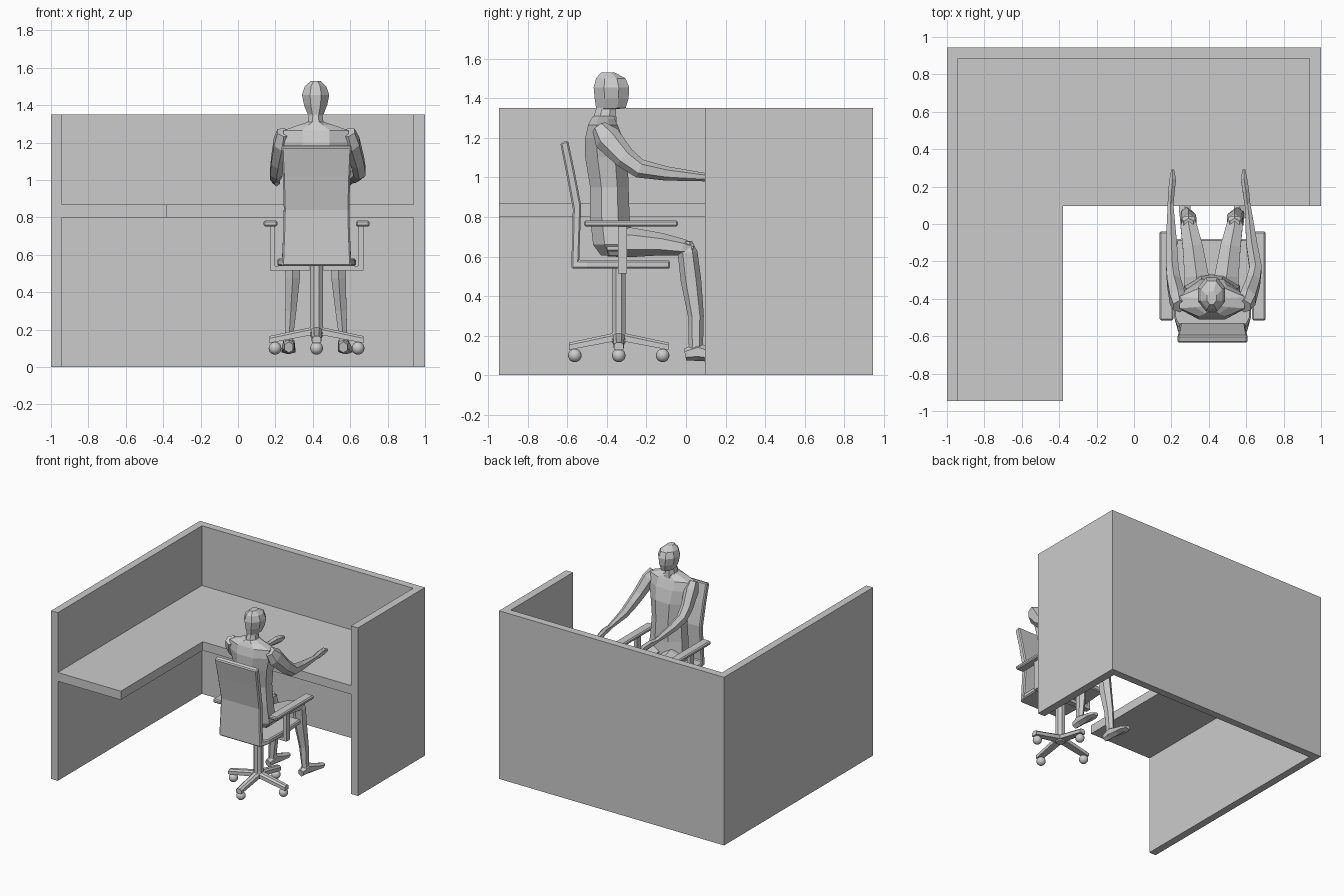
import bpy, bmesh
from math import sin, cos, pi
from mathutils import Vector, Matrix

if "Cube" in bpy.data.objects:
    bpy.data.objects.remove(bpy.data.objects["Cube"])

CX, CY = 0.42, -0.34          # chair column centre


def finish(name, bm):
    bmesh.ops.recalc_face_normals(bm, faces=bm.faces)
    me = bpy.data.meshes.new(name)
    bm.to_mesh(me)
    bm.free()
    ob = bpy.data.objects.new(name, me)
    bpy.context.collection.objects.link(ob)
    return ob


def loft(name, rings):
    """Skin a list of equal-length point rings and cap both ends."""
    bm = bmesh.new()
    vs = [[bm.verts.new(p) for p in r] for r in rings]
    n = len(vs[0])
    for a, b in zip(vs, vs[1:]):
        for i in range(n):
            j = (i + 1) % n
            bm.faces.new((a[i], a[j], b[j], b[i]))
    bm.faces.new(vs[0])
    bm.faces.new(vs[-1])
    return finish(name, bm)


def slab(name, outline, z0, z1):
    return loft(name, [[(x, y, z) for x, y in outline] for z in (z0, z1)])


def box(name, x0, x1, y0, y1, z0, z1, bevel=0):
    ob = slab(name, [(x0, y0), (x1, y0), (x1, y1), (x0, y1)], z0, z1)
    if bevel:
        m = ob.modifiers.new("bevel", 'BEVEL')
        m.width, m.segments = bevel, 1
    return ob


def stack(name, x, levels, n=8):
    """Horizontal oval rings: (z, back y, front y, half width)."""
    return loft(name, [[(x + w * cos(2 * pi * (i + .5) / n) * 1.08,
                         (a + b) / 2 + (b - a) / 2 * sin(2 * pi * (i + .5) / n) * 1.08, z)
                        for i in range(n)] for z, a, b, w in levels])


def limb(name, pts, n=6):
    """Tube along a path: (x, y, z, side radius, depth radius)."""
    P = [Vector(p[:3]) for p in pts]
    rings = []
    for k, p in enumerate(P):
        t = (P[min(k + 1, len(P) - 1)] - P[max(k - 1, 0)]).normalized()
        v = Vector((1, 0, 0)).cross(t).normalized()
        u = t.cross(v)
        ru, rv = pts[k][3:]
        rings.append([p + u * ru * cos(2 * pi * i / n + pi / n) + v * rv * sin(2 * pi * i / n + pi / n)
                      for i in range(n)])
    return loft(name, rings)


# Cubicle walls and L-shaped desk
slab("partition_walls", [(-1, -.945), (-.94, -.945), (-.94, .885), (.937, .885),
                         (.937, .095), (1, .095), (1, .945), (-1, .945)], 0, 1.35)
slab("desk_top", [(-.94, -.945), (-.38, -.945), (-.38, .095), (.937, .095),
                  (.937, .885), (-.94, .885)], .80, .87)

# Chair shell: one bent strip (outer y, z, inner y, z, half width)
shell = [(-.08, .54, -.08, .58, .195), (-.30, .54, -.30, .58, .21), (-.50, .54, -.50, .58, .205),
         (-.58, .54, -.54, .58, .185), (-.575, .72, -.535, .72, .178), (-.572, .84, -.53, .86, .175),
         (-.605, 1.02, -.563, 1.03, .18), (-.636, 1.175, -.596, 1.187, .187)]
seat = loft("seat_and_backrest", [[(CX - w, a, b), (CX + w, a, b), (CX + w, c, d), (CX - w, c, d)]
                                  for a, b, c, d, w in shell])
m = seat.modifiers.new("bevel", 'BEVEL')
m.width, m.limit_method = .008, 'ANGLE'

# Armrests with bent brackets
for s, side in ((-1, "left"), (1, "right")):
    def span(a, b):
        return sorted((CX + s * a, CX + s * b))
    box(side + "_armrest", *span(.21, .284), -.515, -.04, .752, .782, .008)
    box(side + "_arm_post", *span(.222, .25), -.343, -.298, .515, .755)
    box(side + "_arm_bracket", *span(.03, .225), -.343, -.298, .515, .541)

# Column and hub
stack("chair_column", CX, [(.20, CY - .034, CY + .034, .034), (.54, CY - .034, CY + .034, .034)])
stack("chair_hub", CX, [(.16, CY - .03, CY + .03, .03), (.18, CY - .045, CY + .045, .045),
                        (.215, CY - .035, CY + .035, .035)])

# Four-spoke base and casters
for k in range(4):
    rot = Matrix.Translation((CX, CY, 0)) @ Matrix.Rotation(k * pi / 2, 4, 'Z')
    spoke = [(.0, .175, .218, .03), (.03, .17, .212, .03), (.252, .128, .165, .024)]
    loft("base_spoke", [[rot @ Vector(p) for p in
                         ((r, -w, a), (r, w, a), (r, w, b - .012), (r, w * .5, b),
                          (r, -w * .5, b), (r, -w, b - .012))] for r, a, b, w in spoke])
    bm = bmesh.new()
    bmesh.ops.create_uvsphere(bm, u_segments=16, v_segments=10, radius=.034,
                              matrix=rot @ Matrix.Translation((.222, 0, .1)))
    for f in bm.faces:
        f.smooth = True
    finish("caster", bm)

# Seated figure: torso and head
stack("torso", .417, [(.605, -.43, -.28, .11), (.66, -.47, -.27, .15), (.80, -.485, -.285, .14),
                      (.95, -.485, -.29, .13), (1.10, -.51, -.295, .15), (1.20, -.51, -.32, .175),
                      (1.265, -.495, -.345, .175), (1.295, -.48, -.36, .09), (1.31, -.47, -.36, .045)])
stack("head_and_neck", .415, [(1.27, -.48, -.35, .05), (1.345, -.455, -.355, .036),
                              (1.35, -.455, -.305, .042), (1.40, -.462, -.29, .062),
                              (1.455, -.467, -.287, .073), (1.50, -.455, -.305, .058),
                              (1.53, -.43, -.36, .025)])

# Arms, hands, legs and feet (elbow, wrist, knee, ankle x differ per side)
for side, sh, el, wr, tip, hip, kn, an, toe in (
        ("left", .245, .205, .195, .207, .335, .292, .272, .27),
        ("right", .59, .65, .607, .588, .495, .538, .563, .577)):
    limb(side + "_arm", [(sh, -.44, 1.255, .04, .04), (sh + (el - sh) * .3, -.40, 1.20, .048, .07),
                         (sh + (el - sh) * .8, -.31, 1.10, .042, .055), (el, -.235, 1.045, .038, .048),
                         ((el + wr) / 2, -.10, 1.02, .034, .036), (wr, .11, 1.0, .017, .02)])
    limb(side + "_hand", [(wr, .10, 1.0, .018, .02), ((wr + tip) / 2, .18, 1.0, .02, .032),
                          (tip, .24, .995, .02, .03), (tip, .29, .987, .008, .012)])
    limb(side + "_thigh", [(hip, -.40, .665, .075, .065), (hip, -.28, .672, .075, .075),
                           ((hip + kn) / 2, -.12, .662, .062, .056), (kn, -.01, .645, .05, .042),
                           (kn, .035, .635, .035, .03)])
    limb(side + "_shin", [(kn, .0, .675, .03, .03), (kn, .008, .62, .048, .05),
                          (kn, .025, .48, .045, .052), ((kn + an) / 2, .05, .30, .034, .04),
                          (an, .05, .15, .025, .036), (an, .045, .09, .026, .036)])
    limb(side + "_foot", [(an, -.005, .105, .026, .03), (an, .06, .118, .034, .046),
                          ((an + toe) / 2, .15, .098, .04, .03), (toe, .21, .088, .042, .02),
                          (toe, .255, .082, .022, .013)])
